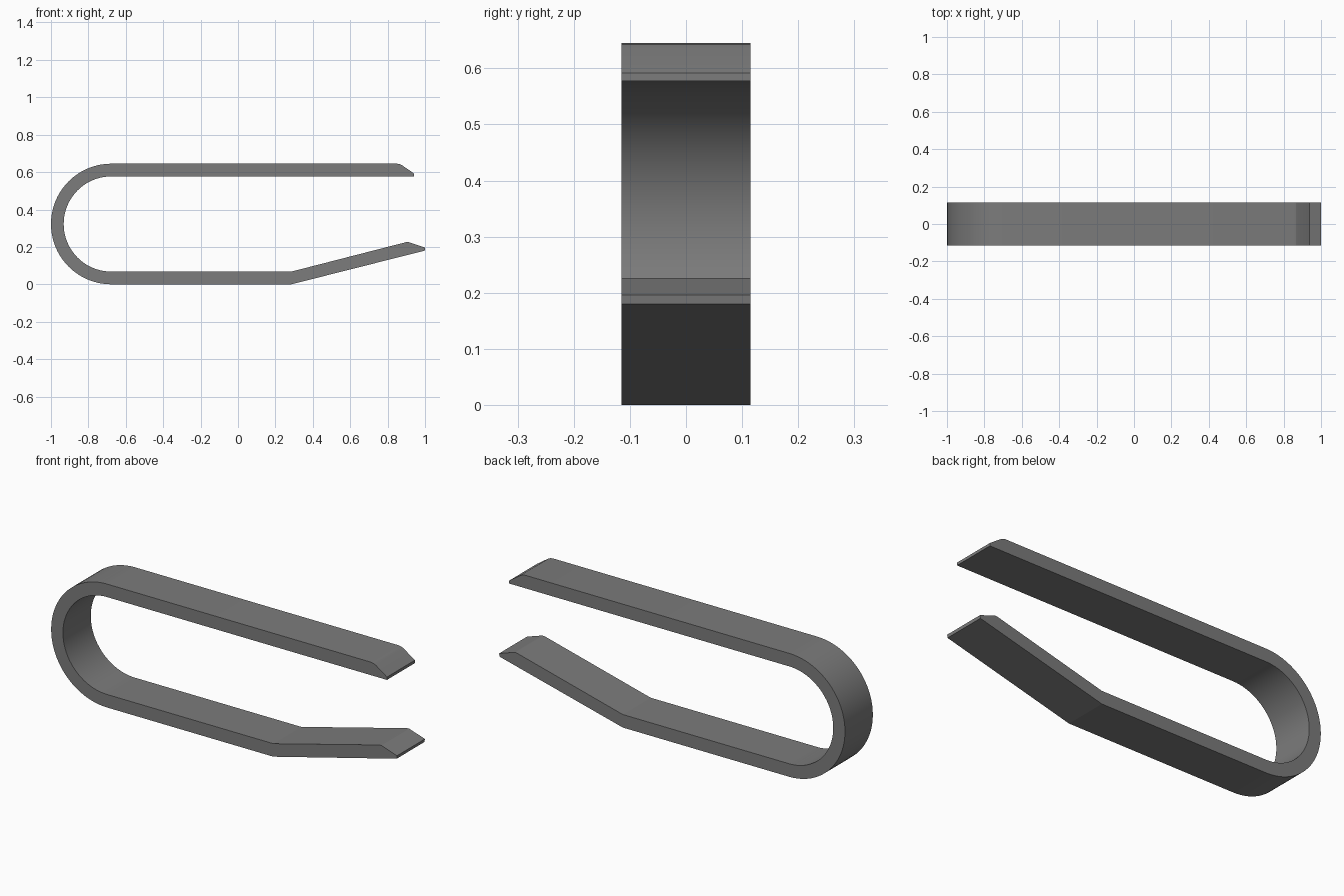
import bpy
import bmesh
from math import sin, cos, pi

cube = bpy.data.objects.get("Cube")
if cube:
    bpy.data.objects.remove(cube, do_unlink=True)

HALF_WIDTH = 0.115
OUTER, THICK = 0.3225, 0.068
BEND_X = OUTER - 1.0
STEPS = 40


def arc(radius, start, end):
    """Points of the bend, angles measured from +x towards +z."""
    angles = [start + (end - start) * i / STEPS for i in range(STEPS + 1)]
    return [(BEND_X + radius * cos(a), OUTER + radius * sin(a)) for a in angles]


# Side profile: outer skin, lower arm tip, inner skin, upper arm tip
profile = arc(OUTER, pi / 2, 3 * pi / 2)
profile += [(0.285, 0), (0.998, 0.18), (1.0, 0.196),
            (0.922, 0.222), (0.91, 0.226), (0.897, 0.225), (0.285, THICK)]
profile += arc(OUTER - THICK, 3 * pi / 2, pi / 2)
profile += [(0.942, 2 * OUTER - THICK), (0.942, 0.592),
            (0.878, 0.636), (0.866, 0.642), (0.85, 2 * OUTER)]

# Extrude the profile across the strip width
bm = bmesh.new()
face = bm.faces.new([bm.verts.new((x, -HALF_WIDTH, z)) for x, z in profile])
extruded = bmesh.ops.extrude_face_region(bm, geom=[face])["geom"]
moved = [v for v in extruded if isinstance(v, bmesh.types.BMVert)]
bmesh.ops.translate(bm, verts=moved, vec=(0, 2 * HALF_WIDTH, 0))
bmesh.ops.recalc_face_normals(bm, faces=bm.faces)

mesh = bpy.data.meshes.new("spring_clip")
bm.to_mesh(mesh)
bm.free()
clip = bpy.data.objects.new("spring_clip", mesh)
bpy.context.collection.objects.link(clip)

# Dark grey metal
grey = bpy.data.materials.new("dark_grey_metal")
grey.use_nodes = True
color = (0.2, 0.2, 0.2, 1)
grey.diffuse_color = color
grey.node_tree.nodes["Principled BSDF"].inputs["Base Color"].default_value = color
mesh.materials.append(grey)

# Smooth bend, sharp corners
bpy.ops.object.select_all(action="DESELECT")
clip.select_set(True)
bpy.context.view_layer.objects.active = clip
bpy.ops.object.shade_smooth_by_angle(angle=0.22)
